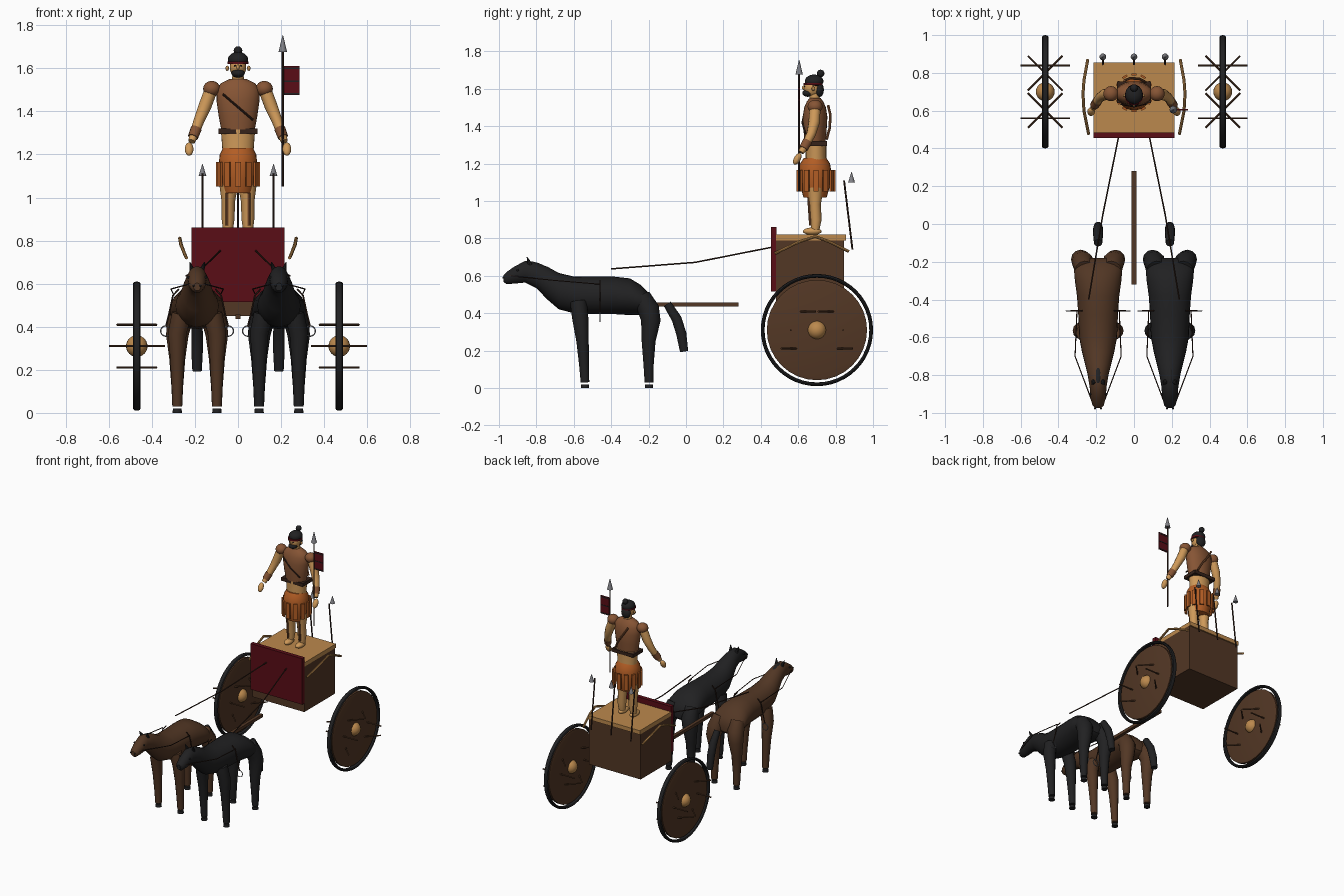
import bpy, bmesh, math
from mathutils import Vector, Matrix

if "Cube" in bpy.data.objects:
    bpy.data.objects.remove(bpy.data.objects["Cube"])


def material(name, rgb):
    m = bpy.data.materials.new(name)
    m.diffuse_color = (*rgb, 1)
    m.use_nodes = True
    m.node_tree.nodes["Principled BSDF"].inputs["Base Color"].default_value = m.diffuse_color
    return m


BROWN = material("brown_wood", (0.085, 0.038, 0.018))
BLACK = material("black", (0.015, 0.015, 0.016))
TAN = material("tan_wood", (0.50, 0.25, 0.075))
SKIN = material("skin", (0.62, 0.32, 0.10))
RED = material("dark_red", (0.10, 0.004, 0.008))
ORANGE = material("orange_cloth", (0.45, 0.11, 0.018))
LEATHER = material("leather", (0.24, 0.09, 0.035))
METAL = material("grey_metal", (0.22, 0.22, 0.24))
DARK = material("dark_strap", (0.035, 0.016, 0.01))


def finish(name, bm, mat):
    bmesh.ops.recalc_face_normals(bm, faces=bm.faces)
    for f in bm.faces:
        f.smooth = True
    me = bpy.data.meshes.new(name)
    bm.to_mesh(me)
    bm.free()
    me.materials.append(mat)
    me.set_sharp_from_angle(angle=math.radians(40))
    ob = bpy.data.objects.new(name, me)
    bpy.context.collection.objects.link(ob)
    return ob


def loft(name, rings, mat, closed=False):
    bm = bmesh.new()
    vs = [[bm.verts.new(p) for p in r] for r in rings]
    n = len(vs[0])
    for a, b in zip(vs, vs[1:] + vs[:1] if closed else vs[1:]):
        for i in range(n):
            bm.faces.new((a[i], a[(i + 1) % n], b[(i + 1) % n], b[i]))
    if not closed:
        bm.faces.new(vs[0])
        bm.faces.new(vs[-1])
    return finish(name, bm, mat)


def tube(name, pts, mat, n=12):
    """Tube through points (x, y, z, radius)."""
    P = [Vector(p[:3]) for p in pts]
    total = P[-1] - P[0]
    axis = min(range(3), key=lambda i: abs(total[i]))
    ref = Vector([float(i == axis) for i in range(3)])
    rings = []
    for i, p in enumerate(P):
        d = (P[min(i + 1, len(P) - 1)] - P[max(i - 1, 0)]).normalized()
        u = d.cross(ref).normalized()
        v = d.cross(u)
        rings.append([p + pts[i][3] * (u * math.cos(t) + v * math.sin(t))
                      for t in (2 * math.pi * k / n for k in range(n))])
    return loft(name, rings, mat)


def rod(name, pts, r, mat, n=8):
    return tube(name, [(*p, r) for p in pts], mat, n)


def stack(name, secs, mat, axis="z", n=24):
    """Ellipse sections (position, x, other centre, half x, half other)."""
    rings = []
    for s, cx, co, rx, ro in secs:
        ring = []
        for k in range(n):
            t = 2 * math.pi * k / n
            x, o = cx + rx * math.cos(t), co + ro * math.sin(t)
            ring.append((x, o, s) if axis == "z" else (x, s, o))
        rings.append(ring)
    return loft(name, rings, mat)


def ball(name, loc, size, mat, rot=0):
    bm = bmesh.new()
    bmesh.ops.create_uvsphere(bm, u_segments=20, v_segments=12, radius=1, matrix=Matrix.Translation(loc)
                              @ Matrix.Rotation(rot, 4, "X") @ Matrix.Diagonal((*size, 1)))
    return finish(name, bm, mat)


def box(name, lo, hi, mat, mtx=Matrix()):
    lo, hi = Vector(lo), Vector(hi)
    bm = bmesh.new()
    bmesh.ops.create_cube(bm, size=1, matrix=mtx @ Matrix.Translation((lo + hi) / 2)
                          @ Matrix.Diagonal((*(hi - lo), 1)))
    return finish(name, bm, mat)


def ring(name, c, R, rr, ra, mat, axis="x", n=48):
    """Torus with radial half-size rr and axial half-size ra."""
    rings = []
    for k in range(n):
        t = 2 * math.pi * k / n
        sec = []
        for j in range(8):
            a = 2 * math.pi * j / 8
            q, w = R + rr * math.cos(a), ra * math.sin(a)
            o = (w, q * math.cos(t), q * math.sin(t)) if axis == "x" else (q * math.cos(t), w, q * math.sin(t))
            sec.append(Vector(c) + Vector(o))
        rings.append(sec)
    return loft(name, rings, mat, True)


# Wheels: tyre, disc, hub and cross spokes
for s in (-1, 1):
    c = Vector((0.47 * s, 0.70, 0.31))
    ring("wheel_tyre", c, 0.29, 0.01, 0.018, BLACK)
    tube("wheel_disc", [(c.x + dx, c.y, c.z, r) for dx, r in
         ((-0.014, 0.25), (-0.009, 0.268), (0.009, 0.268), (0.014, 0.25))], BROWN, 32)
    ball("wheel_hub", c, (0.05, 0.05, 0.05), TAN)
    for k in range(8):
        a = k * math.pi / 4
        m = c + Vector((0, 0.14 * math.cos(a), 0.14 * math.sin(a)))
        d = Vector((math.cos(a), -math.sin(a), 0)) * 0.13
        rod("wheel_spoke", [m - d, m + d], 0.005, BROWN)

# Chariot body
box("chariot_box", (-0.215, 0.48, 0.45), (0.215, 0.845, 0.79), BROWN)
box("chariot_floor", (-0.215, 0.48, 0.79), (0.215, 0.855, 0.82), TAN)
box("front_panel", (-0.215, 0.455, 0.515), (0.215, 0.485, 0.86), RED)
box("draught_pole", (-0.012, -0.32, 0.435), (0.012, 0.28, 0.457), BROWN)
for s in (-1, 1):
    rod("side_rail", [(0.24 * s, 0.475, 0.72), (0.265 * s, 0.60, 0.78), (0.27 * s, 0.69, 0.81),
                      (0.265 * s, 0.76, 0.785), (0.245 * s, 0.87, 0.73)], 0.008, TAN)
    rod("long_rein", [(0.08 * s, 0.47, 0.755), (0.165 * s, 0.05, 0.672), (0.24 * s, -0.40, 0.637)], 0.004, DARK)
for x in (-0.165, 0, 0.165):
    rod("rear_spear_shaft", [(x, 0.89, 0.74), (x, 0.845, 1.11)], 0.005, DARK)
    tube("rear_spear_tip", [(x, 0.885, 1.10, 0.018), (x, 0.885, 1.155, 0.001)], METAL)


# Horses
def horse(cx, coat):
    body = [(-0.975, .585, .016, .018), (-0.96, .588, .03, .032), (-0.92, .603, .04, .045),
            (-0.86, .622, .045, .058), (-0.80, .602, .055, .068), (-0.74, .56, .07, .088),
            (-0.68, .518, .085, .097), (-0.60, .498, .10, .098), (-0.48, .495, .105, .10),
            (-0.38, .495, .112, .10), (-0.30, .488, .123, .098), (-0.24, .47, .128, .08),
            (-0.20, .45, .115, .058), (-0.18, .44, .07, .03)]
    stack("horse_body", [(y, cx, z, rx, rz) for y, z, rx, rz in body], coat, "y")
    for s in (-1, 1):
        x = cx + 0.092 * s
        tube("horse_front_leg", [(x - .02 * s, -.575, .46, .045), (x, -.565, .37, .043), (x, -.553, .25, .033),
                                 (x, -.545, .12, .026), (x, -.54, .03, .023)], coat)
        tube("horse_hind_leg", [(x - .02 * s, -.24, .49, .05), (x - .01 * s, -.20, .42, .058),
                                (x, -.188, .36, .052), (x, -.20, .25, .037), (x, -.20, .12, .027),
                                (x, -.198, .03, .023)], coat)
        for y in (-0.54, -0.198):
            tube("horse_hoof", [(x, y, 0, .022), (x, y, .02, .02)], BLACK)
        # Ears, eyes and nostrils
        tube("horse_ear", [(cx + .022 * s, -.835, .66, .014), (cx + .034 * s, -.85, .70, .002)], BLACK, 8)
        ball("horse_eye", (cx + .041 * s, -.90, .63), (.006, .006, .006), BLACK)
        ball("horse_nostril", (cx + .016 * s, -.977, .59), (.005, .005, .005), BLACK)
        # Bridle, girth strap and ring
        rod("bridle_strap", [(cx + .03 * s, -.945, .60), (cx + .122 * s, -.70, .575),
                             (cx + .112 * s, -.46, .555)], .003, DARK, 6)
        rod("girth_strap", [(cx + .085 * s, -.46, .575), (cx + .112 * s, -.46, .545), (cx + .13 * s, -.46, .46),
                            (cx + .145 * s, -.46, .40)], .004, DARK, 6)
        ring("harness_ring", (cx + .145 * s, -.46, .38), .024, .003, .003, METAL, "y", 20)
    ball("horse_mane", (cx, -.80, .655), (.018, .055, .016), BLACK, -.3)
    tube("horse_tail", [(cx, -.10, .45, .022), (cx, -.05, .37, .027), (cx, -.025, .29, .027),
                        (cx, -.01, .195, .022)], BLACK)


horse(-0.19, BROWN)
horse(0.19, BLACK)

# Driver: legs, arms and armour
for s in (-1, 1):
    ball("driver_foot", (.047 * s, .675, .838), (.026, .05, .02), SKIN)
    tube("driver_leg", [(.047 * s, .69, .835, .021), (.046 * s, .695, .90, .03), (.045 * s, .69, .98, .031),
                        (.043 * s, .69, 1.07, .045)], SKIN)
    rod("greave_strip", [(.05 * s, .665, .87), (.05 * s, .655, 1.02)], .007, LEATHER)
    tube("driver_arm", [(.125 * s, .69, 1.50, .03), (.155 * s, .685, 1.42, .03), (.18 * s, .67, 1.36, .025),
                        (.205 * s, .635, 1.29, .021), (.215 * s, .615, 1.26, .016)], SKIN)
    ball("driver_hand", (.227 * s, .595, 1.225), (.02, .018, .034), SKIN, -.5)
    tube("wrist_guard", [(.194 * s, .65, 1.32, .026), (.209 * s, .628, 1.28, .024)], LEATHER)
    ball("shoulder_guard", (.122 * s, .69, 1.505), (.04, .04, .036), LEATHER)
    ball("earring", (.05 * s, .68, 1.60), (.008, .008, .012), TAN)

# Skirt with hanging strips
stack("skirt", [(z, 0, .69, rx, ry) for z, rx, ry in
      ((1.02, .068, .062), (1.08, .083, .08), (1.15, .09, .088), (1.20, .085, .08), (1.23, .07, .06))], ORANGE)
for k in range(12):
    m = Matrix.Translation((0, .695, 0)) @ Matrix.Rotation(k * math.pi / 6, 4, "Z")
    box("skirt_strip", (.092, -.014, 1.05), (.103, .014, 1.165), ORANGE, m)

# Torso
stack("driver_abdomen", [(z, 0, .695, rx, ry) for z, rx, ry in
      ((1.18, .07, .058), (1.24, .074, .055), (1.32, .08, .056))], SKIN)
box("belt", (-.09, .64, 1.295), (.09, .755, 1.32), DARK)
stack("chest_armour", [(z, 0, .69, rx, ry) for z, rx, ry in
      ((1.315, .078, .056), (1.38, .09, .062), (1.45, .10, .066), (1.50, .10, .058),
       (1.53, .08, .045), (1.55, .04, .03))], LEATHER)
rod("chest_strap", [(-.07, .635, 1.48), (0, .622, 1.42), (.07, .638, 1.36)], .005, DARK)
rod("back_bow", [(.06, .752, 1.33), (.03, .768, 1.39), (-.02, .772, 1.46), (-.05, .76, 1.51)], .007, LEATHER)

# Head, beard, hair and headband
tube("driver_neck", [(0, .69, 1.53, .028), (0, .685, 1.58, .026)], SKIN)
ball("driver_head", (0, .675, 1.605), (.038, .045, .048), SKIN)
ball("nose", (0, .63, 1.605), (.007, .01, .012), SKIN)
ball("beard", (0, .652, 1.577), (.031, .03, .02), BLACK)
ball("hair_cap", (0, .685, 1.64), (.047, .05, .036), BLACK)
ball("hair_back", (0, .712, 1.595), (.036, .025, .04), BLACK)
ball("topknot", (0, .72, 1.682), (.02, .02, .02), BLACK)
stack("headband", [(1.62, 0, .68, .048, .051), (1.632, 0, .68, .048, .051)], RED)
for s in (-1, 1):
    ball("driver_eye", (.014 * s, .634, 1.612), (.005, .004, .004), BLACK)

# Banner spear
rod("banner_shaft", [(.208, .605, 1.05), (.208, .605, 1.68)], .005, DARK)
tube("banner_tip", [(.208, .605, 1.675, .02), (.208, .605, 1.755, .001)], METAL)
box("banner_cloth", (.213, .602, 1.475), (.285, .608, 1.61), RED)
for z in (1.482, 1.54, 1.60):
    box("banner_stripe", (.213, .600, z - .003), (.285, .610, z + .003), BLACK)
